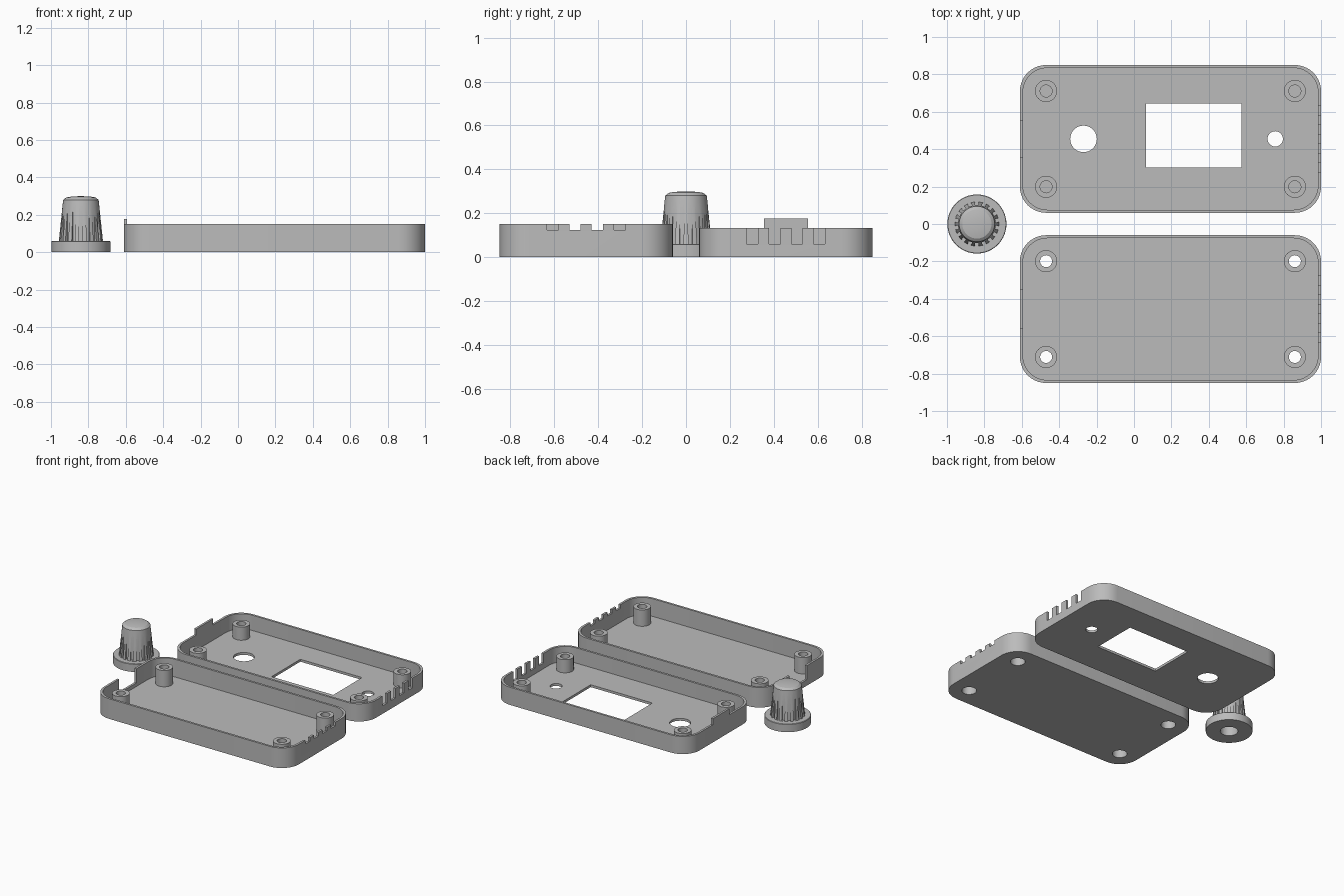
import bpy, bmesh, math
from mathutils import Matrix

if "Cube" in bpy.data.objects:
    bpy.data.objects.remove(bpy.data.objects["Cube"])

grey = bpy.data.materials.new("plain grey")
grey.diffuse_color = (0.5, 0.5, 0.5, 1)
grey.use_nodes = True
grey.node_tree.nodes["Principled BSDF"].inputs["Base Color"].default_value = grey.diffuse_color

CX, HX, HY, R, WALL = 0.195, 0.805, 0.395, 0.14, 0.016
POST_X, POST_Y = 0.665, 0.256


def finish(name, bm):
    bmesh.ops.recalc_face_normals(bm, faces=bm.faces)
    mesh = bpy.data.meshes.new(name)
    bm.to_mesh(mesh)
    bm.free()
    ob = bpy.data.objects.new(name, mesh)
    bpy.context.collection.objects.link(ob)
    mesh.materials.append(grey)
    return ob


def prism(name, points, z0, z1):
    bm = bmesh.new()
    face = bm.faces.new([bm.verts.new((x, y, z0)) for x, y in points])
    top = bmesh.ops.extrude_face_region(bm, geom=[face])
    bmesh.ops.translate(bm, vec=(0, 0, z1 - z0),
                        verts=[v for v in top["geom"] if isinstance(v, bmesh.types.BMVert)])
    return finish(name, bm)


def box(name, x0, x1, y0, y1, z0, z1):
    return prism(name, [(x0, y0), (x1, y0), (x1, y1), (x0, y1)], z0, z1)


def cylinder(name, x, y, r, z0, z1, n=40):
    return prism(name, [(x + r * math.cos(2 * math.pi * i / n),
                         y + r * math.sin(2 * math.pi * i / n)) for i in range(n)], z0, z1)


def rounded(name, cy, hx, hy, r, z0, z1, n=10):
    pts = []
    for q, (sx, sy) in enumerate([(1, 1), (-1, 1), (-1, -1), (1, -1)]):
        for i in range(n + 1):
            a = math.pi / 2 * (q + i / n)
            pts.append((CX + sx * (hx - r) + r * math.cos(a),
                        cy + sy * (hy - r) + r * math.sin(a)))
    return prism(name, pts, z0, z1)


def combine(ob, other, op):
    """Apply one boolean and remove the helper."""
    mod = ob.modifiers.new("bool", "BOOLEAN")
    mod.operation, mod.solver, mod.object = op, "EXACT", other
    bpy.ops.object.select_all(action="DESELECT")
    bpy.context.view_layer.objects.active = ob
    ob.select_set(True)
    bpy.ops.object.modifier_apply(modifier=mod.name)
    bpy.data.objects.remove(other)


def cut(ob, cutter):
    combine(ob, cutter, "DIFFERENCE")


def smooth(ob):
    bpy.ops.object.select_all(action="DESELECT")
    bpy.context.view_layer.objects.active = ob
    ob.select_set(True)
    bpy.ops.object.shade_smooth_by_angle(angle=math.radians(25))


def tray(name, cy, height, post_top, slot_z):
    """Open shell with four corner posts and vent slots on the right wall."""
    ob = rounded(name, cy, HX, HY, R, 0, height)
    cut(ob, rounded("cavity", cy, HX - WALL, HY - WALL, R - 0.01, 0.018, 1))
    for sx in (-1, 1):
        for sy in (-1, 1):
            combine(ob, cylinder("post", CX + sx * POST_X, cy + sy * POST_Y,
                                 0.059, 0.01, post_top), "UNION")
    for k in (-1.5, -0.5, 0.5, 1.5):
        y = cy + k * 0.1015
        cut(ob, box("slot", 0.95, 1.1, y - 0.026, y + 0.026, slot_z, 0.5))
    return ob


# Lid shell: blind post holes, screen window, two round openings, locating tab
LY = 0.455
lid = tray("lid_shell", LY, 0.132, 0.116, 0.06)
for sx in (-1, 1):
    for sy in (-1, 1):
        cut(lid, cylinder("pilot", CX + sx * POST_X, LY + sy * POST_Y, 0.032, 0.03, 0.5))
cut(lid, box("window", 0.065, 0.575, 0.303, 0.643, -0.1, 0.1))
cut(lid, cylinder("knob_opening", -0.27, LY, 0.071, -0.1, 0.1))
cut(lid, cylinder("small_opening", 0.755, LY, 0.041, -0.1, 0.1))
combine(lid, box("tab", CX - HX, CX - HX + WALL, 0.355, 0.555, 0.01, 0.177), "UNION")
smooth(lid)

# Base shell: counterbored screw holes and a port notch in the left wall
BY = -0.455
base = tray("base_shell", BY, 0.15, 0.14, 0.123)
for sx in (-1, 1):
    for sy in (-1, 1):
        x, y = CX + sx * POST_X, BY + sy * POST_Y
        cut(base, cylinder("screw_hole", x, y, 0.032, -0.1, 0.5))
        cut(base, cylinder("counterbore", x, y, 0.05, -0.1, 0.09))
cut(base, box("port_notch", -0.7, -0.585, -0.555, -0.352, 0.045, 0.5))
smooth(base)

# Knob: turned profile with flange, tapered grip and slightly domed cap
KX = -0.84
profile = [(0, 0), (0.158, 0), (0.158, 0.057), (0.155, 0.06), (0.118, 0.06),
           (0.095, 0.28), (0.078, 0.293), (0.055, 0.297), (0.028, 0.299), (0, 0.3)]
bm = bmesh.new()
verts = [bm.verts.new((r, 0, z)) for r, z in profile]
edges = [bm.edges.new(p) for p in zip(verts, verts[1:])]
bmesh.ops.spin(bm, geom=verts + edges, cent=(0, 0, 0), axis=(0, 0, 1),
               angle=2 * math.pi, steps=54)
bmesh.ops.remove_doubles(bm, verts=bm.verts, dist=1e-4)
bmesh.ops.translate(bm, verts=bm.verts, vec=(KX, 0, 0))
knob = finish("knob", bm)

# Upright grip grooves that fade out where the taper narrows
GROOVES = 18
for i in range(GROOVES):
    groove = box("groove", 0.101, 0.14, -0.0095, 0.0095, 0.0605, 0.27)
    groove.data.transform(Matrix.Translation((KX, 0, 0)) @
                          Matrix.Rotation(2 * math.pi * (i + 0.5) / GROOVES, 4, "Z"))
    cut(knob, groove)

# Shaft hole under the knob
cut(knob, cylinder("shaft_hole", KX, 0, 0.06, -0.1, 0.2))
smooth(knob)
